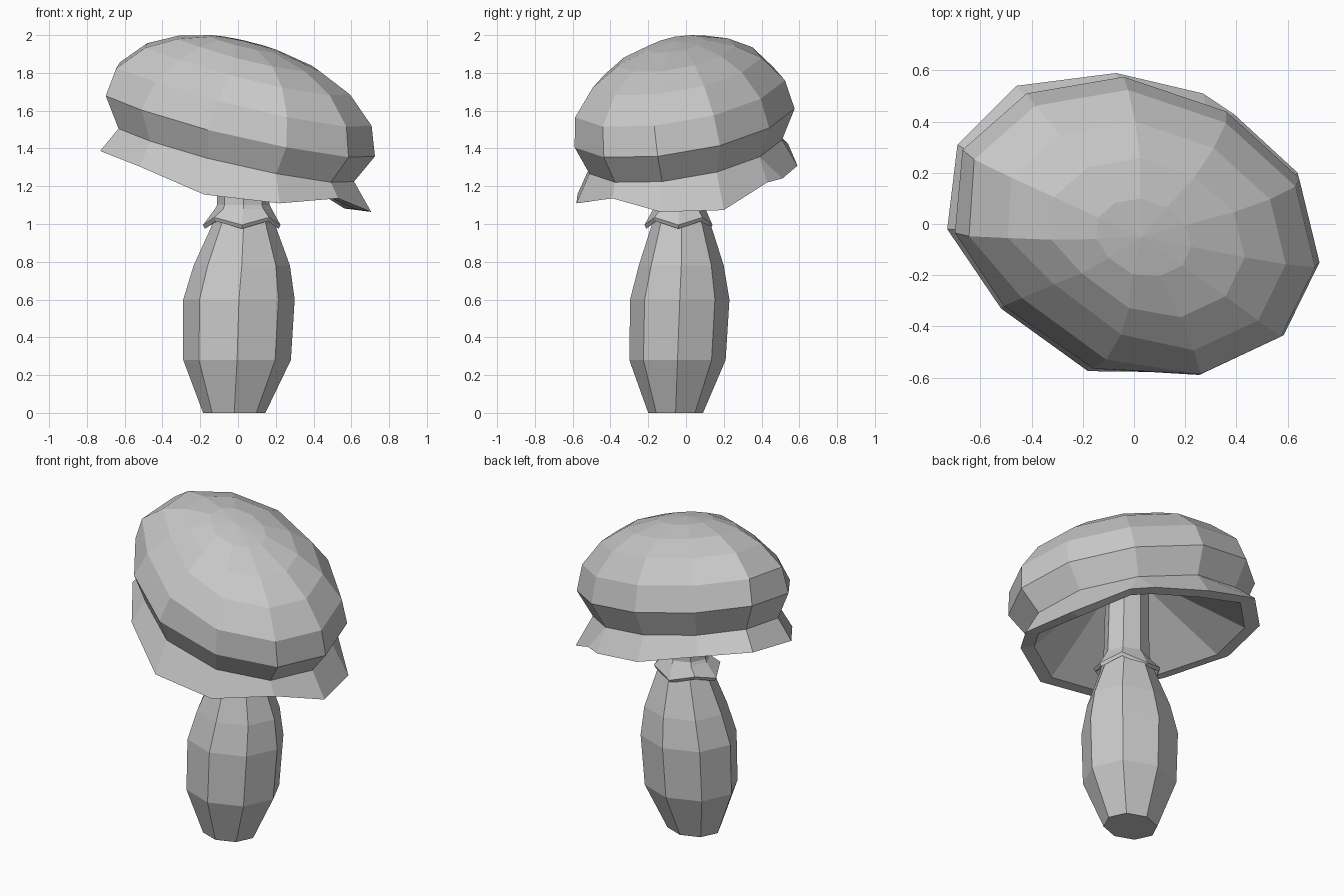
import bpy
import bmesh
from math import atan2, cos, sin, pi, radians

old_cube = bpy.data.objects.get("Cube")
if old_cube:
    bpy.data.objects.remove(old_cube, do_unlink=True)

material = bpy.data.materials.new("plain grey")
material.use_nodes = True
grey = (0.58, 0.58, 0.58, 1.0)
material.diffuse_color = grey
material.node_tree.nodes["Principled BSDF"].inputs["Base Color"].default_value = grey


def loft(name, rings, cap_first=False, cap_last=False):
    """Skin a series of rings with equal point counts into a flat shaded object."""
    bm = bmesh.new()
    loops = [[bm.verts.new(point) for point in ring] for ring in rings]
    count = len(loops[0])
    for lower, upper in zip(loops, loops[1:]):
        for i in range(count):
            j = (i + 1) % count
            bm.faces.new((lower[i], lower[j], upper[j], upper[i]))
    if cap_first:
        bm.faces.new(loops[0][::-1])
    if cap_last:
        bm.faces.new(loops[-1])
    bmesh.ops.remove_doubles(bm, verts=bm.verts, dist=0.0005)
    bmesh.ops.recalc_face_normals(bm, faces=bm.faces)
    mesh = bpy.data.meshes.new(name)
    bm.to_mesh(mesh)
    bm.free()
    mesh.materials.append(material)
    obj = bpy.data.objects.new(name, mesh)
    bpy.context.collection.objects.link(obj)
    return obj


def octagon(z, cx, cy, rx, ry, wave=0.0):
    """Eight points around the stem axis, alternately raised and lowered by wave."""
    return [(cx + rx * cos(i * pi / 4), cy + ry * sin(i * pi / 4),
             z + (wave if i % 2 else -wave)) for i in range(8)]


def tilted(x, y, height):
    """Lift a plan point onto the tilted plane of the cap."""
    return (x, y, 1.532 - 0.215 * x + 0.121 * y + height)


def cap_ring(outline, scale, dx, dy, height, dent=0.0):
    """Scaled outline on the cap's plane, pushed in by dent at its front right."""
    dent_angle = radians(230)
    ring = []
    for x, y in outline:
        push = dent * max(0, cos(atan2(y, x) - dent_angle)) ** 4
        ring.append(tilted(x * scale + dx - push * cos(dent_angle),
                           y * scale + dy - push * sin(dent_angle), height))
    return ring


# Bulging stem with a narrow neck running up into the cap
loft("stem", [
    octagon(0, -0.02, -0.055, 0.165, 0.145),
    octagon(0.28, -0.005, -0.045, 0.285, 0.255),
    octagon(0.6, 0.005, -0.033, 0.295, 0.263),
    octagon(0.78, 0.02, -0.025, 0.255, 0.225),
    octagon(1.0, 0.03, -0.025, 0.165, 0.155),
    octagon(1.1, 0.028, -0.035, 0.14, 0.125),
    octagon(1.6, 0.025, -0.03, 0.13, 0.12),
], cap_first=True, cap_last=True)

# Small wavy collar around the neck
loft("neck_collar", [
    octagon(1.1, 0.028, -0.035, 0.14, 0.125),
    octagon(1.08, 0.028, -0.035, 0.15, 0.138),
    octagon(1.015, 0.02, -0.04, 0.205, 0.18, 0.02),
    octagon(0.995, 0.02, -0.04, 0.195, 0.17, 0.02),
    octagon(1.04, 0.028, -0.035, 0.14, 0.125),
])

# Irregular plan of the cap's widest edge
rim = [(0.725, -0.15), (0.645, 0.18), (0.36, 0.44), (-0.04, 0.575),
       (-0.42, 0.51), (-0.67, 0.29), (-0.7, -0.035), (-0.51, -0.32),
       (-0.16, -0.565), (0.255, -0.59), (0.585, -0.435)]

# Tilted dome, from the tucked lower edge up to the crown
loft("cap", [
    cap_ring(rim, 0.875, -0.02, 0.005, -0.16),
    cap_ring(rim, 1, 0, 0, 0),
    cap_ring(rim, 0.955, 0.015, -0.025, 0.16, 0.065),
    cap_ring(rim, 0.77, 0.035, -0.042, 0.3, 0.085),
    cap_ring(rim, 0.535, 0.045, -0.05, 0.385, 0.045),
    cap_ring(rim, 0.26, 0.035, -0.05, 0.435),
    cap_ring(rim, 0, 0.03, -0.05, 0.45),
])

# Flared skirt below the cap, folded at the back, with a deep hollow underside
skirt_rim = rim[:3] + rim[2:]
lip = [(0.705, -0.135, -0.3), (0.64, 0.2, -0.345), (0.39, 0.43, -0.28),
       (0.27, 0.51, -0.295), (-0.07, 0.59, -0.31), (-0.46, 0.54, -0.27),
       (-0.69, 0.31, -0.29), (-0.73, -0.02, -0.3), (-0.52, -0.33, -0.3),
       (-0.18, -0.575, -0.345), (0.22, -0.58, -0.305), (0.53, -0.39, -0.235)]
loft("cap_skirt", [
    cap_ring(skirt_rim, 0.875, -0.02, 0.005, -0.16),
    [tilted(*point) for point in lip],
    [tilted(x * 0.88, y * 0.88, h - 0.005) for x, y, h in lip],
    cap_ring(skirt_rim, 0.14, 0.025, -0.03, 0.1),
])
